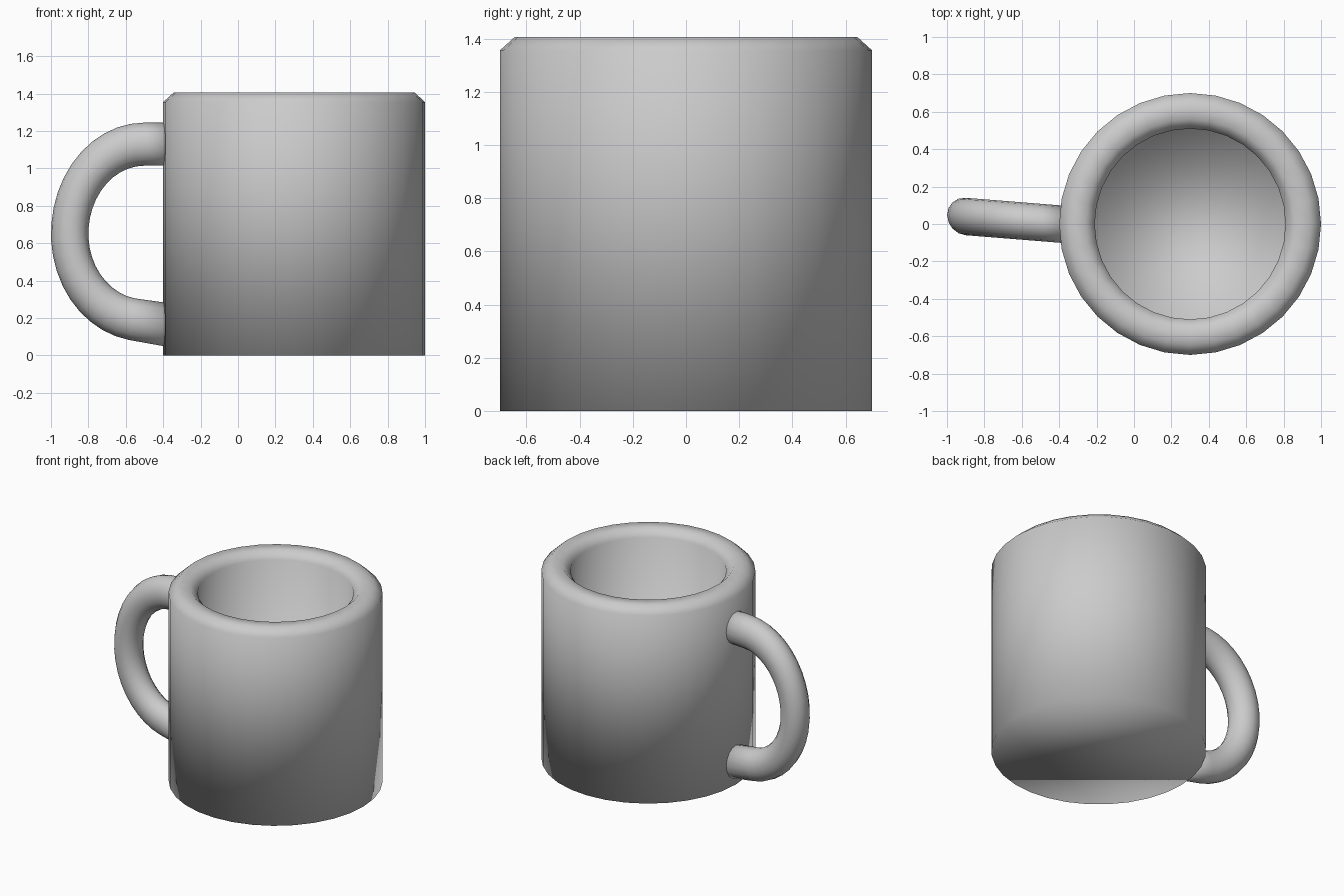
import bpy, bmesh, math
from mathutils import Vector

if "Cube" in bpy.data.objects:
    bpy.data.objects.remove(bpy.data.objects["Cube"])


def skin_rings(name, rings):
    """Bridge closed rings of points, cap both ends and shade smooth."""
    bm = bmesh.new()
    loops = [[bm.verts.new(p) for p in ring] for ring in rings]
    n = len(loops[0])
    for a, b in zip(loops, loops[1:]):
        for i in range(n):
            j = (i + 1) % n
            bm.faces.new((a[i], a[j], b[j], b[i]))
    bm.faces.new(loops[0])
    bm.faces.new(loops[-1])
    bmesh.ops.recalc_face_normals(bm, faces=bm.faces)
    for f in bm.faces:
        f.smooth = True
    mesh = bpy.data.meshes.new(name)
    bm.to_mesh(mesh)
    bm.free()
    obj = bpy.data.objects.new(name, mesh)
    bpy.context.collection.objects.link(obj)
    return obj


# Mug body: outer wall, chamfered rim, inner wall and floor (radius, height)
SIDES = 32
profile = [(0.70, 0), (0.70, 1.355), (0.645, 1.405),
           (0.56, 1.405), (0.51, 1.355), (0.51, 0.15)]
angles = [2 * math.pi * i / SIDES for i in range(SIDES)]
skin_rings("mug_body", [[(0.3 + r * math.cos(a), r * math.sin(a), z) for a in angles]
                        for r, z in profile])

# Handle stations: matching points on the outer and inner curve (x, z)
stations = [((-0.37, 1.245), (-0.37, 1.015))]
STEPS = 20
for k in range(STEPS + 1):
    t = math.radians(90 + 170 * k / STEPS)
    c, s = math.cos(t), math.sin(t)
    rz_out, rz_in = (0.595, 0.365) if s > 0 else (0.575, 0.35)
    stations.append(((-0.5 + 0.5 * c, 0.65 + rz_out * s),
                     (-0.5 + 0.3 * c, 0.65 + rz_in * s)))
stations.append(((-0.37, 0.045), (-0.37, 0.28)))

# Handle: round tube swept along the stations, swung slightly towards the back
rings = []
for outer, inner in stations:
    o, i = Vector(outer), Vector(inner)
    mid, half = (o + i) / 2, (o - i) / 2
    ring = []
    for k in range(16):
        a = 2 * math.pi * k / 16
        p = mid + half * math.cos(a)
        ring.append((p.x, 0.1 * math.sin(a) - 0.08 * (p.x + 0.4), p.y))
    rings.append(ring)
skin_rings("handle", rings)
